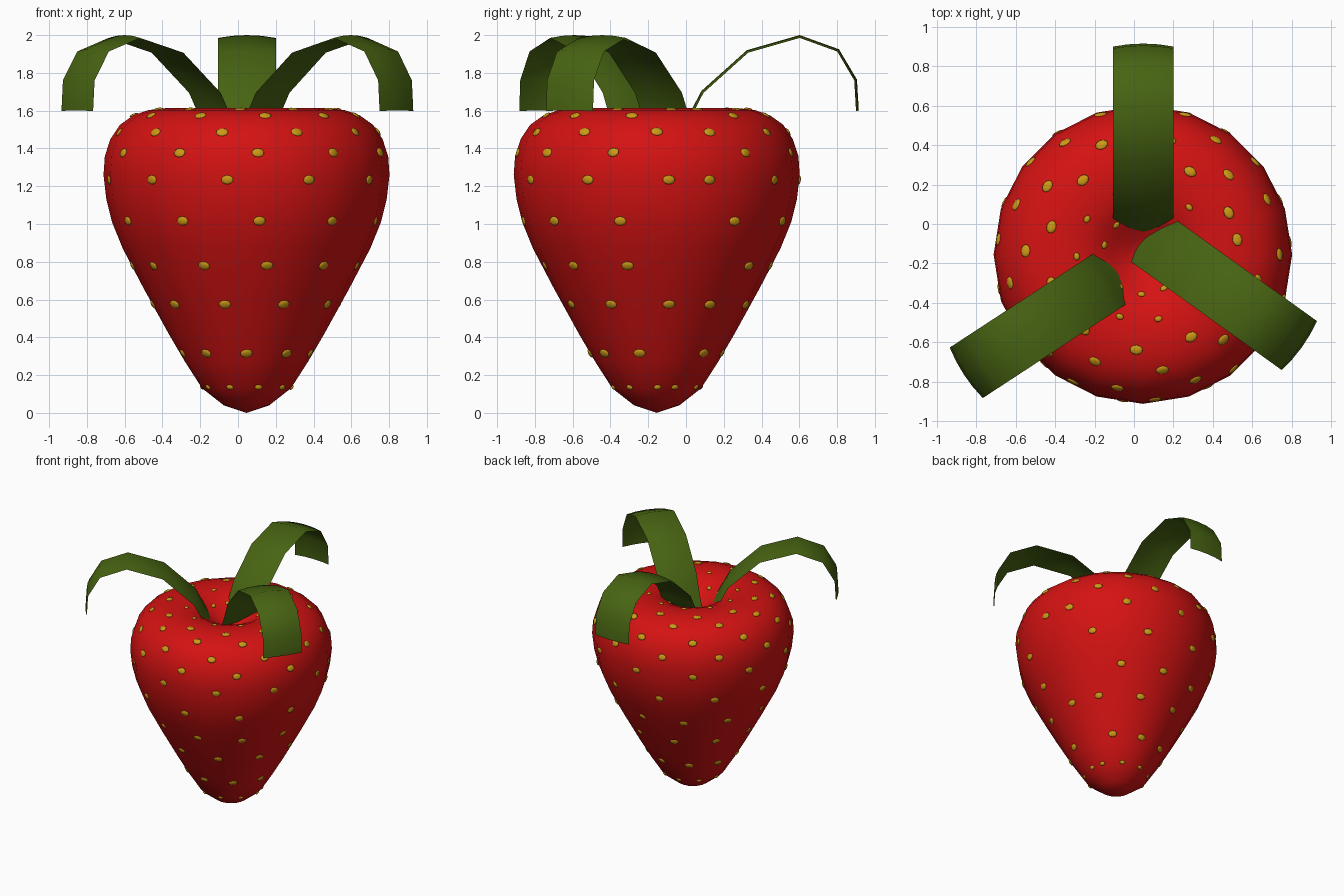
import bpy, bmesh, math
from mathutils import Vector, Matrix
from mathutils.bvhtree import BVHTree

if "Cube" in bpy.data.objects:
    bpy.data.objects.remove(bpy.data.objects["Cube"])

CX, CY = 0.045, -0.155      # berry axis


def material(name, rgb):
    m = bpy.data.materials.new(name)
    m.diffuse_color = (*rgb, 1)
    m.use_nodes = True
    m.node_tree.nodes["Principled BSDF"].inputs["Base Color"].default_value = m.diffuse_color
    return m


RED = material("berry red", (0.66, 0.006, 0.006))
GREEN = material("leaf green", (0.064, 0.127, 0.006))
GOLD = material("seed gold", (0.6, 0.32, 0.008))


def add_object(name, bm, mat):
    me = bpy.data.meshes.new(name)
    bm.to_mesh(me)
    bm.free()
    for p in me.polygons:
        p.use_smooth = True
    me.materials.append(mat)
    ob = bpy.data.objects.new(name, me)
    bpy.context.collection.objects.link(ob)
    return ob


# Berry body: 20-sided lathe with a dimple in the top
PROFILE = [(0.12, 0.04), (0.235, 0.13), (0.325, 0.27), (0.41, 0.415), (0.545, 0.66),
           (0.655, 0.87), (0.712, 1.01), (0.742, 1.13), (0.757, 1.26), (0.75, 1.36),
           (0.72, 1.45), (0.67, 1.525), (0.60, 1.575), (0.52, 1.603), (0.43, 1.613),
           (0.32, 1.605), (0.24, 1.575), (0.16, 1.52), (0.08, 1.46)]
SIDES = 20
bm = bmesh.new()
rings = []
for r, z in PROFILE:
    rings.append([bm.verts.new((CX + r * math.cos(math.tau * i / SIDES),
                                CY + r * math.sin(math.tau * i / SIDES), z))
                  for i in range(SIDES)])
bottom = bm.verts.new((CX, CY, 0))
dimple = bm.verts.new((CX, CY, 1.43))
for i in range(SIDES):
    j = (i + 1) % SIDES
    for a, b in zip(rings, rings[1:]):
        bm.faces.new((a[i], a[j], b[j], b[i]))
    bm.faces.new((bottom, rings[0][j], rings[0][i]))
    bm.faces.new((dimple, rings[-1][i], rings[-1][j]))
bm.normal_update()
surface = BVHTree.FromBMesh(bm)
add_object("berry", bm, RED)

# Seeds: flattened ovals in rows (radius, height, first angle, spacing, count)
ROWS = [(0.23, 0.14, 24, 37.4, 10), (0.35, 0.315, 45.6, 37.4, 9),
        (0.50, 0.57, 34.6, 37, 10), (0.61, 0.775, 53.6, 32.4, 10),
        (0.71, 1.015, 35.5, 34.3, 10), (0.755, 1.233, 22, 34.3, 11),
        (0.745, 1.38, 39.6, 33.6, 10), (0.695, 1.49, 24, 33.6, 11),
        (0.595, 1.575, 43, 33.8, 10), (0.485, 1.61, 26, 34.3, 11),
        (0.335, 1.61, 45.6, 34, 10), (0.20, 1.55, 30, 34, 10)]
bm = bmesh.new()
for k, (r, z, start, step, count) in enumerate(ROWS):
    size = 0.62 if r < 0.3 or (z > 1.5 and r < 0.4) else 1.0
    for i in range(count):
        a = math.radians(start + step * i)
        p = Vector((CX + r * math.cos(a), CY + r * math.sin(a), z))
        loc, n, _, _ = surface.find_nearest(p)
        side = Vector((-math.sin(a), math.cos(a), 0))
        up = n.cross(side).normalized()
        side = up.cross(n)
        rot = Matrix((side, up, n)).transposed().to_4x4()
        scale = Matrix.Diagonal((0.033 * size, 0.025 * size, 0.009, 1))
        bmesh.ops.create_uvsphere(bm, u_segments=10, v_segments=6, radius=1,
                                  matrix=Matrix.Translation(loc) @ rot @ scale)
add_object("seeds", bm, GOLD)

# Leaves: arched strips, slightly rounded across (path = distance out, height)
PATH = [(0.095, 1.45), (0.187, 1.61), (0.237, 1.705), (0.477, 1.92),
        (0.757, 2.0), (0.965, 1.925), (1.06, 1.765), (1.07, 1.60)]
HALF, SAG, ACROSS = 0.153, 0.015, 4


def leaf(name, ox, oy, degrees):
    bm = bmesh.new()
    a = math.radians(degrees)
    out = Vector((math.cos(a), math.sin(a), 0))
    side = Vector((-math.sin(a), math.cos(a), 0))
    rows = []
    for i, (d, z) in enumerate(PATH):
        p, q = PATH[max(i - 1, 0)], PATH[min(i + 1, len(PATH) - 1)]
        t = Vector((q[0] - p[0], q[1] - p[1])).normalized()
        normal = out * -t.y + Vector((0, 0, t.x))
        row = []
        for s in range(ACROSS + 1):
            u = 2 * s / ACROSS - 1
            row.append(bm.verts.new(Vector((ox, oy, z)) + out * d
                                    + side * HALF * u - normal * SAG * u * u))
        rows.append(row)
    for r0, r1 in zip(rows, rows[1:]):
        for s in range(ACROSS):
            bm.faces.new((r0[s], r1[s], r1[s + 1], r0[s + 1]))
    bmesh.ops.recalc_face_normals(bm, faces=bm.faces)
    bm.normal_update()
    if sum(f.normal.z for f in bm.faces) < 0:
        bmesh.ops.reverse_faces(bm, faces=bm.faces)
    add_object(name, bm, GREEN)


leaf("leaf_back", 0.047, -0.155, 90)
leaf("leaf_left", 0.032, -0.177, 213.2)
leaf("leaf_right", -0.018, -0.001, -35.7)
